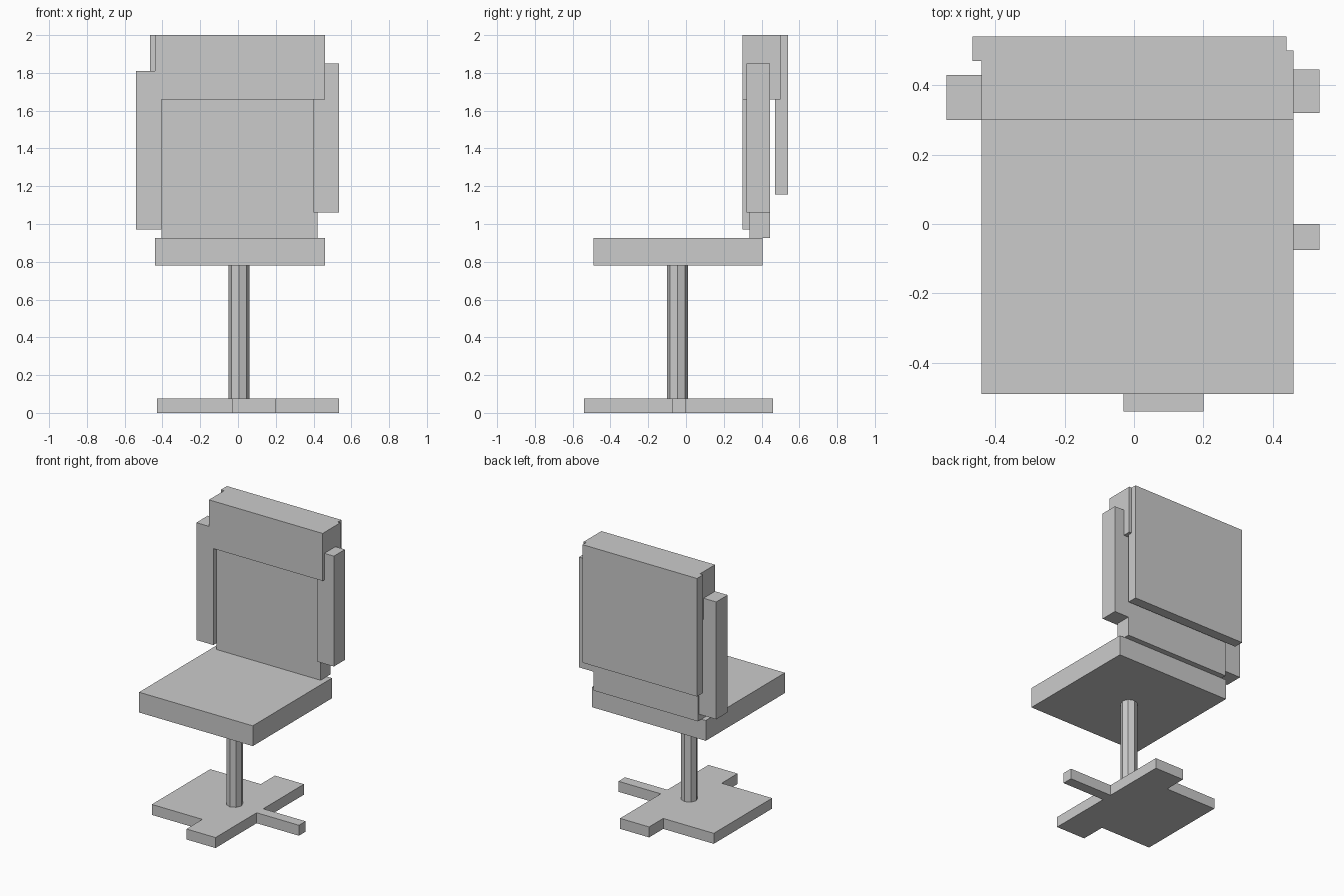
import bpy
from mathutils import Vector

cube = bpy.data.objects.get("Cube")
if cube:
    bpy.data.objects.remove(cube, do_unlink=True)

# Single material
GREY = (0.6, 0.6, 0.6, 1.0)
grey = bpy.data.materials.new("plain grey")
grey.use_nodes = True
grey.diffuse_color = GREY
bsdf = next(n for n in grey.node_tree.nodes if n.type == "BSDF_PRINCIPLED")
bsdf.inputs["Base Color"].default_value = GREY


def finish(name):
    obj = bpy.context.object
    obj.name = obj.data.name = name
    obj.data.materials.append(grey)
    return obj


def box(name, x, y, z):
    """Box spanning the given (low, high) range on each axis."""
    low, high = (Vector(c) for c in zip(x, y, z))
    bpy.ops.mesh.primitive_cube_add(size=1, location=(low + high) / 2)
    obj = finish(name)
    size = high - low
    for v in obj.data.vertices:
        v.co = v.co * size
    return obj


def prism(name, outline, z):
    """Flat plate extruded upward from an outline."""
    n = len(outline)
    verts = [(x, y, h) for h in z for x, y in outline]
    sides = [(i, (i + 1) % n, (i + 1) % n + n, i + n) for i in range(n)]
    faces = sides + [tuple(reversed(range(n))), tuple(range(n, 2 * n))]
    mesh = bpy.data.meshes.new(name)
    mesh.from_pydata(verts, [], faces)
    obj = bpy.data.objects.new(name, mesh)
    bpy.context.collection.objects.link(obj)
    mesh.materials.append(grey)
    return obj


# Foot: wide plate with front, back and side arms
prism("foot", [
    (-0.43, -0.36), (-0.03, -0.36), (-0.03, -0.54), (0.2, -0.54),
    (0.2, -0.075), (0.535, -0.075), (0.535, 0), (0.2, 0),
    (0.2, 0.46), (-0.03, 0.46), (-0.03, 0.3), (-0.43, 0.3),
], (0, 0.075))

# Column
bpy.ops.mesh.primitive_cylinder_add(vertices=8, radius=0.055, depth=0.72,
                                    location=(0.005, -0.045, 0.43))
finish("column")

# Seat and backrest
box("seat", (-0.44, 0.46), (-0.49, 0.405), (0.78, 0.925))
box("back_panel", (-0.405, 0.42), (0.335, 0.445), (0.925, 1.75))
box("headrest", (-0.44, 0.46), (0.3, 0.5), (1.66, 2))
box("rear_panel", (-0.465, 0.44), (0.47, 0.54), (1.155, 2))

# Side posts
box("left_post", (0.4, 0.535), (0.32, 0.445), (1.06, 1.85))
box("right_post", (-0.54, -0.405), (0.3, 0.43), (0.97, 1.81))
